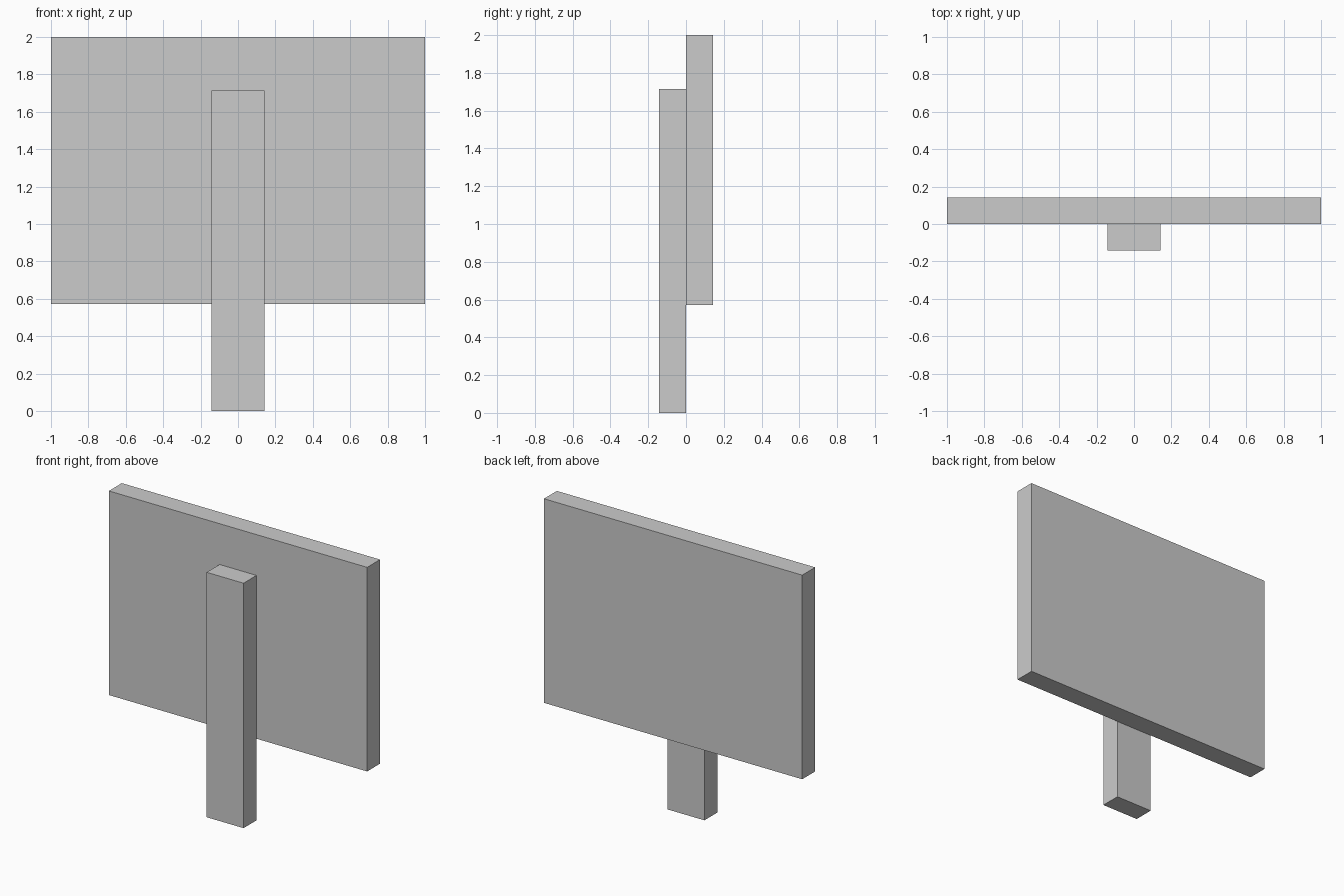
import bpy

if "Cube" in bpy.data.objects:
    bpy.data.objects.remove(bpy.data.objects["Cube"])

U = 1 / 7  # the sign is laid out on a 1/7 unit module


def box(name, lo, hi):
    """Box between two opposite corners."""
    centre = [(a + b) / 2 for a, b in zip(lo, hi)]
    bpy.ops.mesh.primitive_cube_add(size=1, location=centre)
    obj = bpy.context.object
    obj.name = name
    obj.scale = [b - a for a, b in zip(lo, hi)]
    bpy.ops.object.transform_apply(location=False, rotation=False, scale=True)
    return obj


# Upright post in front
box("post", (-U, -U, 0), (U, 0, 12 * U))

# Wide board fixed to the back of the post
box("sign_board", (-1, 0, 4 * U), (1, U, 2))
